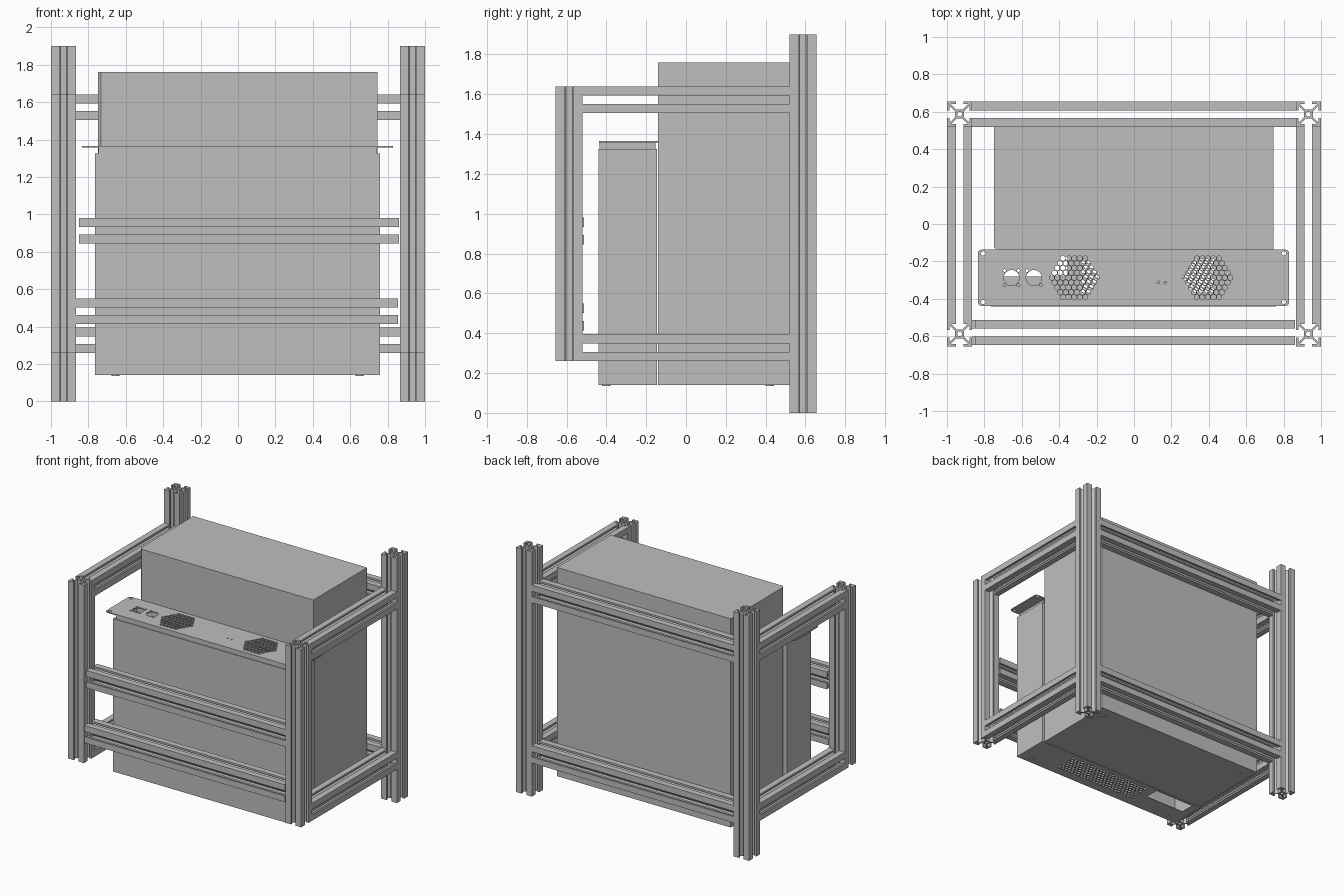
import bpy, bmesh, math
from mathutils import Matrix, Vector

cube = bpy.data.objects.get("Cube")
if cube:
    bpy.data.objects.remove(cube, do_unlink=True)

metal = bpy.data.materials.new("plain_grey")
metal.use_nodes = True
metal.diffuse_color = (0.52, 0.52, 0.52, 1)
metal.node_tree.nodes["Principled BSDF"].inputs["Base Color"].default_value = (0.52, 0.52, 0.52, 1)


def prism(name, loops, depth, loc, axis="Z"):
    """Extrude flat closed loops (inner loops become holes) along an axis, centred on loc."""
    cu = bpy.data.curves.new(name, "CURVE")
    cu.dimensions = "2D"
    cu.fill_mode = "BOTH"
    cu.extrude = depth / 2
    for loop in loops:
        sp = cu.splines.new("POLY")
        sp.points.add(len(loop) - 1)
        for p, (x, y) in zip(sp.points, loop):
            p.co = (x, y, 0, 1)
        sp.use_cyclic_u = True
    tmp = bpy.data.objects.new(name + "_curve", cu)
    bpy.context.collection.objects.link(tmp)
    dg = bpy.context.evaluated_depsgraph_get()
    me = bpy.data.meshes.new_from_object(tmp.evaluated_get(dg))
    bpy.data.objects.remove(tmp, do_unlink=True)
    bpy.data.curves.remove(cu)
    rot = {"Z": Matrix(), "X": Matrix.Rotation(math.pi / 2, 4, "Y"),
           "Y": Matrix.Rotation(math.pi / 2, 4, "X")}[axis]
    me.transform(Matrix.Translation(loc) @ rot)
    bm = bmesh.new()
    bm.from_mesh(me)
    bmesh.ops.remove_doubles(bm, verts=bm.verts, dist=1e-5)
    bmesh.ops.recalc_face_normals(bm, faces=bm.faces)
    for f in bm.faces:
        f.smooth = False
    bm.to_mesh(me)
    bm.free()
    me.materials.clear()
    me.materials.append(metal)
    me.name = name
    ob = bpy.data.objects.new(name, me)
    bpy.context.collection.objects.link(ob)
    return ob


def rect(x0, x1, y0, y1):
    return [(x0, y0), (x1, y0), (x1, y1), (x0, y1)]


def circle(cx, cy, r, n=16):
    return [(cx + r * math.cos(2 * math.pi * i / n), cy + r * math.sin(2 * math.pi * i / n))
            for i in range(n)]


def rounded(x0, x1, y0, y1, r, n=5):
    pts = []
    for cx, cy, a in ((x1 - r, y1 - r, 0), (x0 + r, y1 - r, 90), (x0 + r, y0 + r, 180), (x1 - r, y0 + r, 270)):
        for i in range(n + 1):
            t = math.radians(a + 90 * i / n)
            pts.append((cx + r * math.cos(t), cy + r * math.sin(t)))
    return pts


def honeycomb(x0, x1, y0, y1, pitch, r, inside):
    """Hexagonal hole loops whose centres pass the inside test."""
    cells, dy = [], pitch * math.sqrt(3) / 2
    for j in range(int((y1 - y0) / dy) + 1):
        for i in range(int((x1 - x0) / pitch) + 1):
            x, y = x0 + (i + 0.5 * (j % 2)) * pitch, y0 + j * dy
            if inside(x, y):
                cells.append([(x + r * math.sin(k * math.pi / 3), y + r * math.cos(k * math.pi / 3))
                              for k in range(6)])
    return cells


def fan_grille(cx, cy, R):
    """Honeycomb trimmed to a circle."""
    cells = honeycomb(cx - 0.15, cx + 0.15, cy - 0.1559, cy + 0.16, 0.03, 0.0145,
                      lambda x, y: math.hypot(x - cx, y - cy) < R - 0.004)
    out = []
    for cell in cells:
        loop = []
        for x, y in cell:
            d = Vector((x - cx, y - cy))
            if d.length > R:
                d *= R / d.length
            loop.append((cx + d.x, cy + d.y))
        out.append(loop)
    return out


# Slotted extrusion cross-sections
H, S, L = 0.0675, 0.0205, 0.0535


def quarters(points):
    return [[(x * c - y * s, x * s + y * c) for x, y in points]
            for c, s in ((1, 0), (0, 1), (-1, 0), (0, -1))]


lip = [(L, 0.0455), (L, S), (H, S), (H, H), (S, H), (S, L), (0.0455, L)]
post_outline = sum(quarters([(0.024, 0.016)] + lip + [(0.016, 0.024)]), [])
post_profile = [post_outline, circle(0, 0, 0.013, 12)]
rail_profile = quarters([(0.031, 0.023)] + lip + [(0.023, 0.031)])

# Frame: posts and side rails on both sides
for side, sx in (("left", 1), ("right", -1)):
    x = sx * 0.9325
    prism(f"back_post_{side}", post_profile, 1.9, (x, 0.587, 0.95))
    prism(f"front_post_{side}", post_profile, 1.38, (x, -0.587, 0.95))
    for level, z in (("upper", 1.5725), ("lower", 0.3275)):
        prism(f"{level}_side_rail_{side}", rail_profile, 1.04, (x, 0, z), "Y")

# Cross rails at the back and front
for level, z in (("upper", 1.5725), ("lower", 0.3275)):
    prism(f"{level}_back_rail", rail_profile, 1.73, (0, 0.587, z), "X")
prism("middle_front_rail", rail_profile, 1.71, (0.005, -0.58, 0.913), "X")
prism("lower_front_rail", rail_profile, 1.72, (-0.005, -0.58, 0.482), "X")

# Large rear cabinet with one chamfered front edge
prism("rear_cabinet", [[(-0.732, -0.14), (0.745, -0.14), (0.745, 0.52), (-0.748, 0.52), (-0.748, -0.124)]],
      1.62, (0, 0, 0.95))

# Hollow front enclosure: walls, recessed neck, perforated bottom and top
T = 0.006
prism("enclosure_walls", [rect(-0.765, 0.76, -0.44, -0.146),
                          rect(-0.765 + T, 0.76 - T, -0.44 + T, -0.146 - T)], 1.18, (0, 0, 0.736))
prism("enclosure_neck", [rect(-0.745, 0.742, -0.434, -0.152),
                         rect(-0.739, 0.736, -0.428, -0.158)], 0.036, (0, 0, 1.341))
prism("enclosure_shoulder", [rect(-0.763, 0.758, -0.438, -0.148),
                             rect(-0.739, 0.736, -0.428, -0.158)], 0.004, (0, 0, 1.324))

vents = honeycomb(-0.27, 0.43, -0.355, -0.195, 0.03, 0.0135, lambda x, y: x < 0.42)
prism("enclosure_bottom", [rect(-0.765, 0.76, -0.44, -0.146),
                           rect(-0.70, -0.355, -0.28, -0.165)] + vents, T, (0, 0, 0.143))

holes = fan_grille(-0.32, -0.287, 0.133) + fan_grille(0.395, -0.287, 0.133)
for cx, cy, diag in ((-0.655, -0.288, (1, -1)), (-0.535, -0.288, (1,))):
    holes.append(circle(cx, cy, 0.042, 24))
    for d in diag:
        for s in (1, -1):
            holes.append(circle(cx - s * 0.037, cy + s * d * 0.039, 0.008, 10))
for x, y in ((0.13, -0.312), (0.167, -0.315)):
    holes.append(circle(x, y, 0.007, 10))
for x in (-0.806, 0.801):
    for y in (-0.157, -0.417):
        holes.append(circle(x, y, 0.012, 12))
prism("top_mounting_plate", [rounded(-0.835, 0.829, -0.438, -0.137, 0.02)] + holes, 0.008, (0, 0, 1.361))

# Low screw heads under the cabinet
for x in (-0.655, 0.65):
    for y in (-0.40, 0.42):
        prism("bottom_screw", [circle(x, y, 0.022, 16)], 0.006, (0, 0, 0.138))
